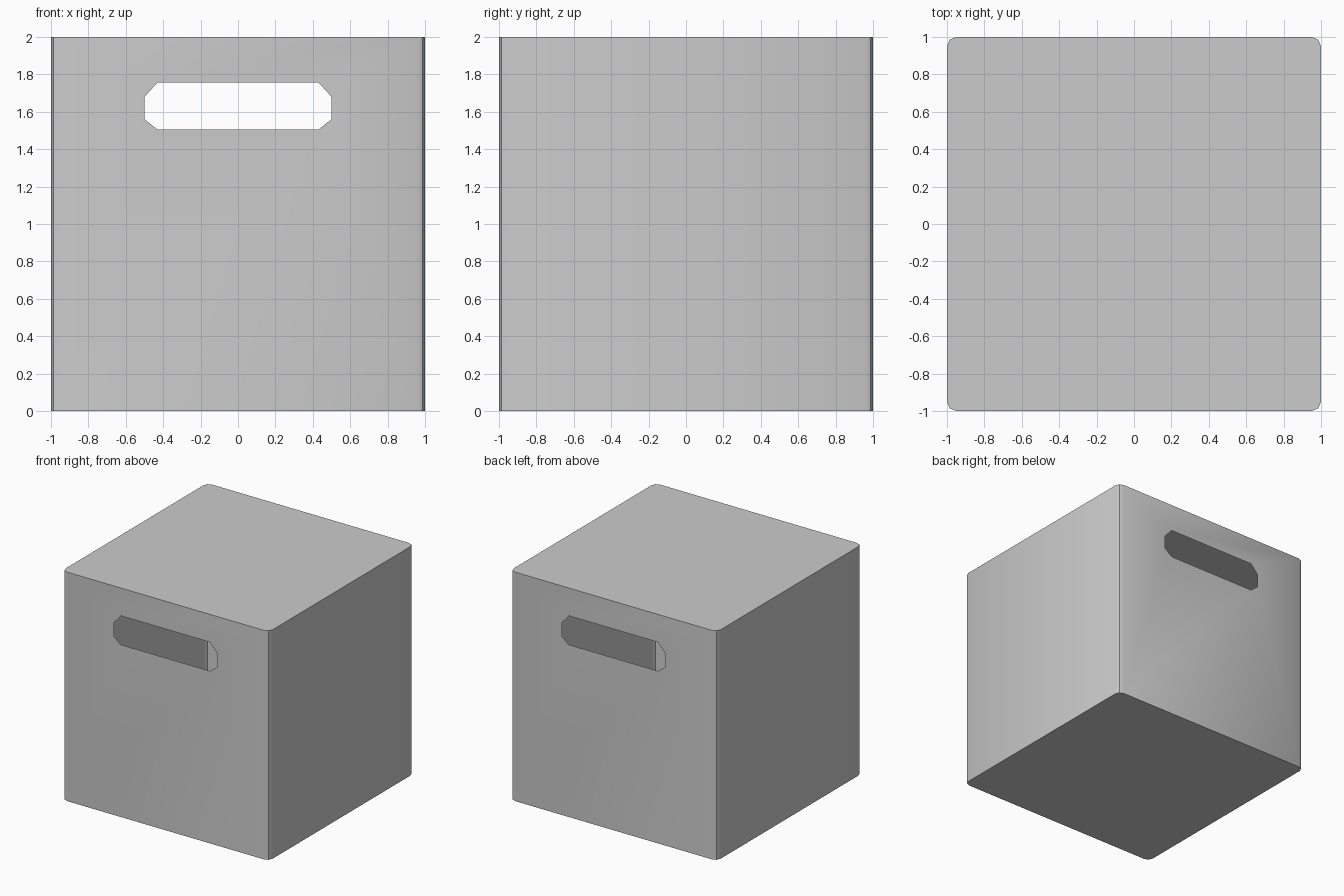
import bpy, bmesh, math

if "Cube" in bpy.data.objects:
    bpy.data.objects.remove(bpy.data.objects["Cube"])

H = 2.0          # box height
R = 0.05         # corner rounding
C = 1.0 - R      # where the flat walls end
M = C + R * math.sqrt(0.5)

# Handle slot outline (x, z), counter-clockwise from bottom right
SLOT = [(0.43, 1.505), (0.50, 1.56), (0.50, 1.68), (0.43, 1.757),
        (-0.43, 1.757), (-0.50, 1.68), (-0.50, 1.56), (-0.43, 1.505)]

bm = bmesh.new()

# Rounded square outline, counter-clockwise from the front wall
quarter = [(-C, -1), (C, -1), (M, -M)]
outline = []
for k in range(4):
    a = k * math.pi / 2
    c, s = round(math.cos(a)), round(math.sin(a))
    outline += [(x * c - y * s, x * s + y * c) for x, y in quarter]

low = [bm.verts.new((x, y, 0)) for x, y in outline]
top = [bm.verts.new((x, y, H)) for x, y in outline]
n = len(outline)

# Closed lid and base
bm.faces.new(top)
bm.faces.new(low[::-1])


def slotted_wall(i, side):
    """Thin wall around the slot; side is 1 for front, -1 for back."""
    j = (i + 1) % n
    corners = [low[j], top[j], top[i], low[i]]
    hole = [bm.verts.new((x * side, -side, z)) for x, z in SLOT]
    for k in range(4):
        here, nxt = corners[k], corners[(k + 1) % 4]
        bm.faces.new((here, hole[2 * k + 1], hole[2 * k]))
        bm.faces.new((here, nxt, hole[(2 * k + 2) % 8], hole[2 * k + 1]))


# Side walls and rounded corners
for i in range(n):
    j = (i + 1) % n
    if i == 0:
        slotted_wall(i, 1)
    elif i == 6:
        slotted_wall(i, -1)
    else:
        bm.faces.new((low[i], low[j], top[j], top[i]))

bmesh.ops.recalc_face_normals(bm, faces=bm.faces)
mesh = bpy.data.meshes.new("storage_box")
bm.to_mesh(mesh)
bm.free()

box = bpy.data.objects.new("storage_box", mesh)
bpy.context.collection.objects.link(box)
bpy.context.view_layer.objects.active = box
box.select_set(True)
bpy.ops.object.shade_smooth_by_angle(angle=math.radians(30))
